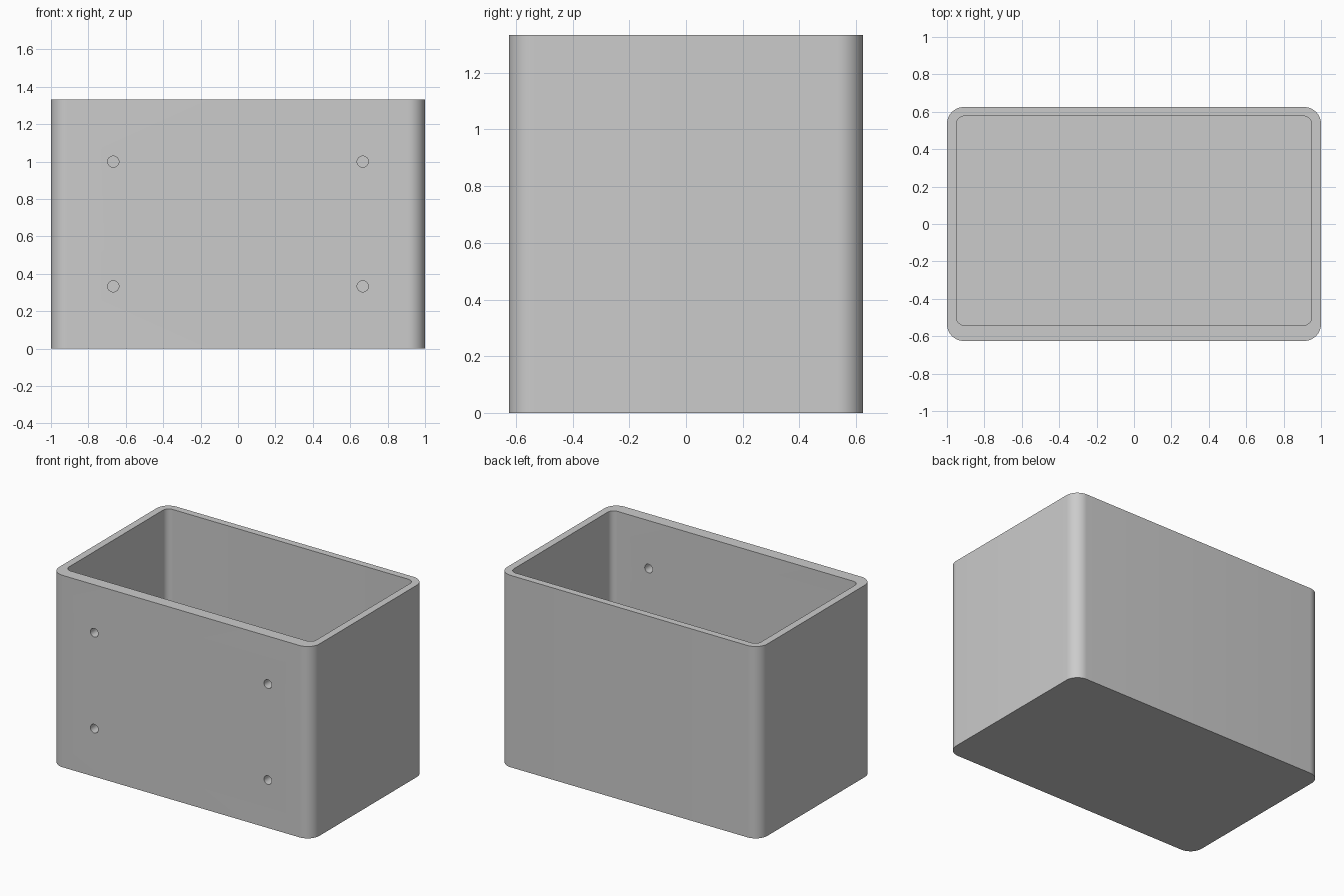
import bpy, bmesh
from math import cos, sin, pi, radians

cube = bpy.data.objects.get("Cube")
if cube:
    bpy.data.objects.remove(cube, do_unlink=True)

HEIGHT, FLOOR = 1.333, 0.05
HOLE_X, HOLE_R = 0.667, 0.03

grey = bpy.data.materials.new("plain grey")
grey.use_nodes = True
colour = (0.6, 0.6, 0.6, 1)
grey.diffuse_color = colour
grey.node_tree.nodes["Principled BSDF"].inputs["Base Color"].default_value = colour


def rounded_prism(name, x0, x1, y0, y1, z0, z1, radius, steps=12):
    """Extrude a rounded rectangle from z0 to z1."""
    bm = bmesh.new()
    corners = [(x1, y1, -1, -1), (x0, y1, 1, -1), (x0, y0, 1, 1), (x1, y0, -1, 1)]
    ring = []
    for quarter, (x, y, sx, sy) in enumerate(corners):
        for i in range(steps + 1):
            a = (quarter + i / steps) * pi / 2
            ring.append(bm.verts.new((x + radius * (sx + cos(a)),
                                      y + radius * (sy + sin(a)), z0)))
    base = bm.faces.new(ring)
    top = bmesh.ops.extrude_face_region(bm, geom=[base])["geom"]
    bmesh.ops.translate(bm, vec=(0, 0, z1 - z0),
                        verts=[v for v in top if isinstance(v, bmesh.types.BMVert)])
    bmesh.ops.recalc_face_normals(bm, faces=bm.faces)
    mesh = bpy.data.meshes.new(name)
    bm.to_mesh(mesh)
    bm.free()
    obj = bpy.data.objects.new(name, mesh)
    mesh.materials.append(grey)
    bpy.context.collection.objects.link(obj)
    return obj


def cut(target, cutter):
    """Subtract the cutter from the target, then discard it."""
    mod = target.modifiers.new("cut", "BOOLEAN")
    mod.operation, mod.solver, mod.object = "DIFFERENCE", "EXACT", cutter
    bpy.ops.object.select_all(action="DESELECT")
    bpy.context.view_layer.objects.active = target
    target.select_set(True)
    bpy.ops.object.modifier_apply(modifier=mod.name)
    bpy.data.objects.remove(cutter, do_unlink=True)


# Open box with a thicker front wall
box = rounded_prism("open_box", -1, 1, -0.625, 0.625, 0, HEIGHT, 0.09)
cut(box, rounded_prism("cavity_cutter", -0.95, 0.95, -0.542, 0.577,
                       FLOOR, HEIGHT + 0.2, 0.045))

# Four mounting holes through the front wall
for x in (-HOLE_X, HOLE_X):
    for z in (HEIGHT / 4, HEIGHT * 3 / 4):
        bpy.ops.mesh.primitive_cylinder_add(vertices=32, radius=HOLE_R, depth=0.3,
                                            location=(x, -0.58, z),
                                            rotation=(pi / 2, 0, 0))
        drill = bpy.context.object
        drill.data.materials.append(grey)
        cut(box, drill)

bpy.ops.object.shade_smooth_by_angle(angle=radians(30))
